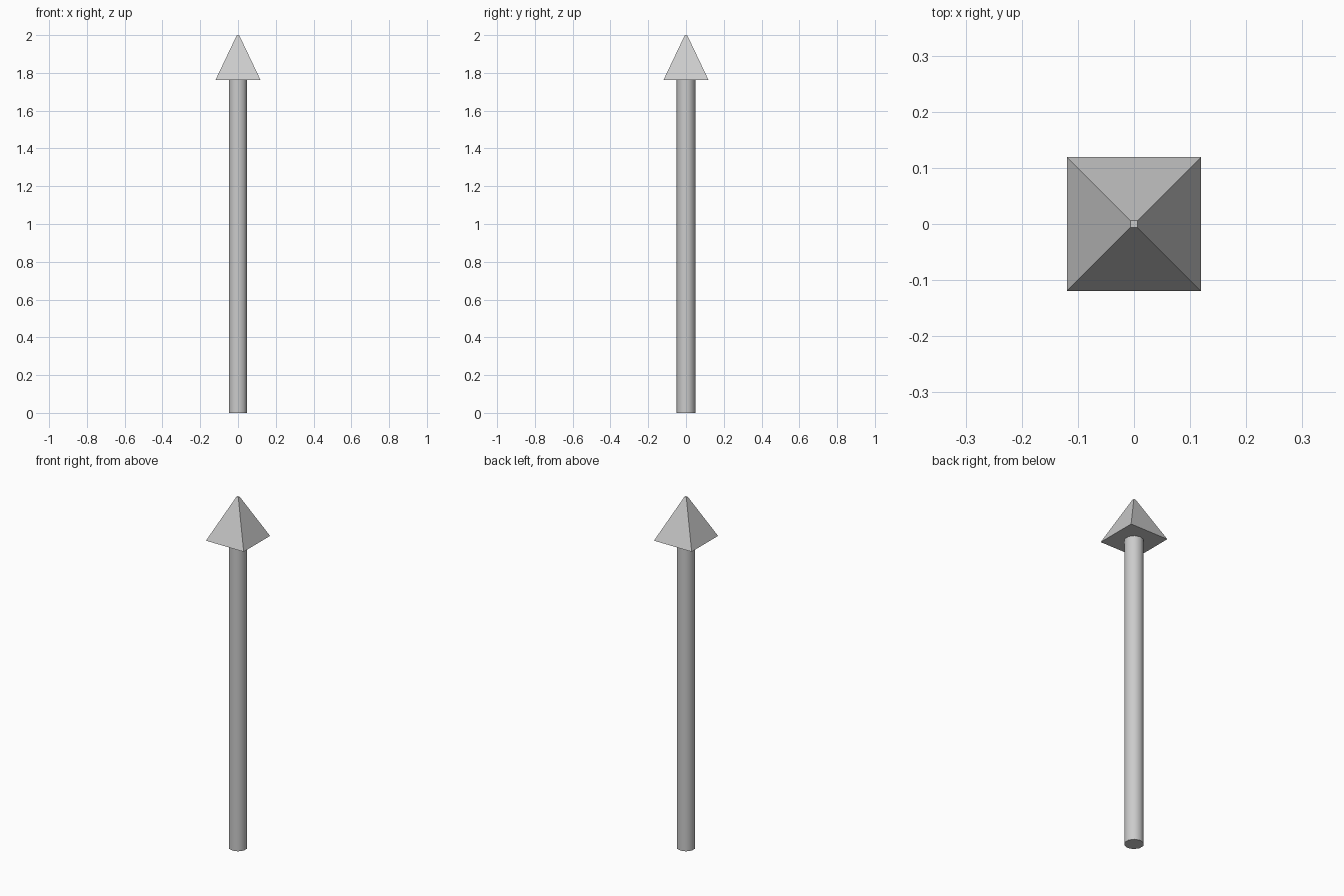
import bpy
import math

if "Cube" in bpy.data.objects:
    bpy.data.objects.remove(bpy.data.objects["Cube"])

HEAD_Z = 1.763   # underside of the arrow head
TOP_Z = 2.0

# Round shaft, smooth sides with a crisp bottom cap
bpy.ops.mesh.primitive_cylinder_add(vertices=10, radius=0.05, depth=HEAD_Z,
                                    location=(0, 0, HEAD_Z / 2))
shaft = bpy.context.object
shaft.name = "shaft"
bpy.ops.object.shade_smooth_by_angle(angle=math.radians(45))

# Four-sided pyramid head with a tiny blunt tip, flat faces
bpy.ops.mesh.primitive_cone_add(vertices=4, radius1=0.119 * math.sqrt(2),
                                radius2=0.006 * math.sqrt(2),
                                depth=TOP_Z - HEAD_Z,
                                location=(0, 0, (HEAD_Z + TOP_Z) / 2),
                                rotation=(0, 0, math.radians(45)))
bpy.context.object.name = "arrow_head"
